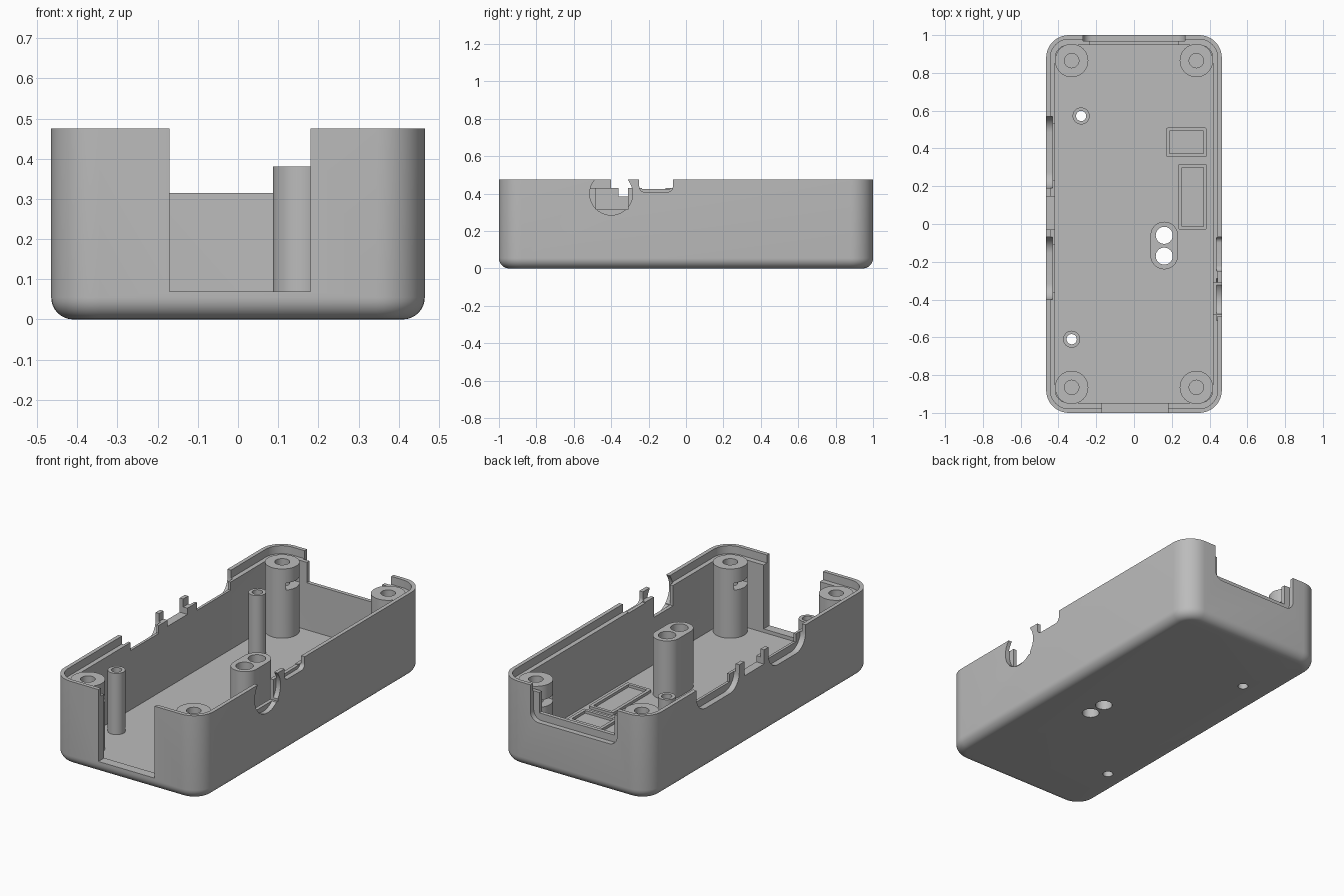
import bpy, bmesh
from math import sin, cos, pi

start = bpy.data.objects.get("Cube")
if start:
    bpy.data.objects.remove(start, do_unlink=True)

grey = bpy.data.materials.new("matte_grey")
grey.use_nodes = True
grey.diffuse_color = (0.5, 0.5, 0.5, 1)
grey.node_tree.nodes["Principled BSDF"].inputs["Base Color"].default_value = (0.5, 0.5, 0.5, 1)

TOP = 0.475      # rim height
OVER = 0.8       # cutters run up past the rim
FLOOR = 0.05
LEDGE = 0.43


def outline(hu, hv, r, seg=10):
    """Rounded rectangle, counter-clockwise, centred on the origin."""
    pts = []
    for i, (su, sv) in enumerate([(1, 1), (-1, 1), (-1, -1), (1, -1)]):
        for k in range(seg + 1):
            a = (i + k / seg) * pi / 2
            pts.append((su * (hu - r) + r * cos(a), sv * (hv - r) + r * sin(a)))
    return pts


def loft(name, rings):
    bm = bmesh.new()
    rows = [[bm.verts.new(p) for p in ring] for ring in rings]
    n = len(rows[0])
    for a, b in zip(rows, rows[1:]):
        for i in range(n):
            j = (i + 1) % n
            bm.faces.new((a[i], a[j], b[j], b[i]))
    bm.faces.new(rows[0][::-1])
    bm.faces.new(rows[-1])
    bmesh.ops.remove_doubles(bm, verts=bm.verts, dist=1e-5)
    bmesh.ops.recalc_face_normals(bm, faces=bm.faces)
    mesh = bpy.data.meshes.new(name)
    bm.to_mesh(mesh)
    bm.free()
    mesh.materials.append(grey)
    ob = bpy.data.objects.new(name, mesh)
    bpy.context.collection.objects.link(ob)
    return ob


def block(name, axis, u, v, w, r=0.0):
    """Rounded prism along an axis; u, v, w are (low, high) ranges."""
    place = {"x": lambda a, b, c: (c, a, b),
             "y": lambda a, b, c: (a, c, b),
             "z": lambda a, b, c: (a, b, c)}[axis]
    cu, cv = sum(u) / 2, sum(v) / 2
    pts = outline((u[1] - u[0]) / 2, (v[1] - v[0]) / 2, r)
    return loft(name, [[place(cu + a, cv + b, c) for a, b in pts] for c in w])


def cylinder(name, x, y, r, w):
    return block(name, "z", (x - r, x + r), (y - r, y + r), w, r)


def activate(ob):
    bpy.ops.object.select_all(action="DESELECT")
    ob.select_set(True)
    bpy.context.view_layer.objects.active = ob


def cut(target, cutter):
    cutter.hide_render = True
    mod = target.modifiers.new("cut", "BOOLEAN")
    mod.operation, mod.solver, mod.object = "DIFFERENCE", "EXACT", cutter
    activate(target)
    bpy.ops.object.modifier_apply(modifier=mod.name)
    bpy.data.objects.remove(cutter, do_unlink=True)


# Outer shell with a rounded bottom edge
FILLET = 0.055
rings = []
for k in range(9):
    a = k / 8 * pi / 2
    inset = FILLET * (1 - sin(a))
    z = FILLET * (1 - cos(a))
    rings.append([(x, y, z) for x, y in outline(0.465 - inset, 1 - inset, 0.12 - inset)])
rings.append([(x, y, TOP) for x, y in outline(0.465, 1, 0.12)])
tray = loft("tray", rings)

# Cavity and the stepped lip
cut(tray, block("cavity", "z", (-0.417, 0.417), (-0.948, 0.948), (FLOOR, OVER), 0.07))
cut(tray, block("lip_step", "z", (-0.443, 0.443), (-0.978, 0.978), (LEDGE, OVER), 0.098))

# Front doorway, then the back opening with its outer recess
cut(tray, block("front_opening", "y", (-0.17, 0.18), (0.07, OVER), (-1.1, -0.9)))
cut(tray, block("back_recess", "y", (-0.27, 0.27), (0.275, OVER), (0.97, 1.1), 0.05))
cut(tray, block("back_opening", "y", (-0.235, 0.235), (0.315, OVER), (0.9, 1.1)))

# Right wall: round plug recess with square opening, and a small port
RIGHT, THROUGH_RIGHT = (0.437, 0.6), (0.38, 0.6)
cut(tray, block("plug_recess", "x", (-0.515, -0.285), (0.285, 0.515), RIGHT, 0.115))
cut(tray, block("plug_opening", "x", (-0.48, -0.31), (0.315, OVER), THROUGH_RIGHT))
cut(tray, block("port_recess", "x", (-0.25, -0.07), (0.408, OVER), RIGHT, 0.03))
cut(tray, block("port_opening", "x", (-0.235, -0.085), (0.425, OVER), THROUGH_RIGHT))

# Left wall: two wide ports with rounded recesses and a slot between them
LEFT, THROUGH_LEFT = (-0.6, -0.432), (-0.6, -0.38)
for lo, hi in [(0.19, 0.57), (-0.4, -0.07)]:
    cut(tray, block("wide_recess", "x", (lo, hi), (0.345, OVER), LEFT, 0.085))
    cut(tray, block("wide_opening", "x", (lo + 0.04, hi - 0.04), (0.385, OVER), THROUGH_LEFT))
cut(tray, block("slot_opening", "x", (-0.03, 0.145), (0.395, OVER), THROUGH_LEFT))

parts = [tray]

# Corner screw bosses with blind holes and nut slots facing inward
for sx, side in [(-1, "left"), (1, "right")]:
    for sy, end in [(-1, "front"), (1, "back")]:
        x, y = sx * 0.33, sy * 0.865
        boss = cylinder(f"{end}_{side}_boss", x, y, 0.088, (0.04, 0.44))
        cut(boss, cylinder("screw_hole", x, y, 0.038, (0.2, OVER)))
        reach = sorted((x - sx * 0.15, x + sx * 0.05))
        cut(boss, block("nut_slot", "z", reach, (y - 0.06, y + 0.06), (0.32, 0.36)))
        parts.append(boss)

# Thin standoffs drilled through the floor
for name, x, y in [("front_standoff", -0.33, -0.61), ("back_standoff", -0.28, 0.572)]:
    post = cylinder(name, x, y, 0.045, (0.03, 0.395))
    for ob in (post, tray):
        cut(ob, cylinder("standoff_hole", x, y, 0.027, (-0.1, OVER)))
    parts.append(post)

# Twin boss with two through holes
twin = block("twin_boss", "z", (0.087, 0.233), (-0.24, 0.012), (0.03, 0.38), 0.073)
for y in (-0.06, -0.17):
    for ob in (twin, tray):
        cut(ob, cylinder("twin_hole", 0.16, y, 0.045, (-0.1, OVER)))
parts.append(twin)

# Low raised frames on the floor
RIM = 0.018
for name, u, v in [("small_frame", (0.17, 0.385), (0.355, 0.51)),
                   ("long_frame", (0.235, 0.385), (-0.03, 0.318))]:
    frame = block(name, "z", u, v, (0.04, FLOOR + 0.015), 0.01)
    inner_u, inner_v = (u[0] + RIM, u[1] - RIM), (v[0] + RIM, v[1] - RIM)
    cut(frame, block("frame_hole", "z", inner_u, inner_v, (0.0, 0.2)))
    parts.append(frame)

for ob in parts:
    activate(ob)
    bpy.ops.object.shade_smooth_by_angle(angle=pi / 6)
